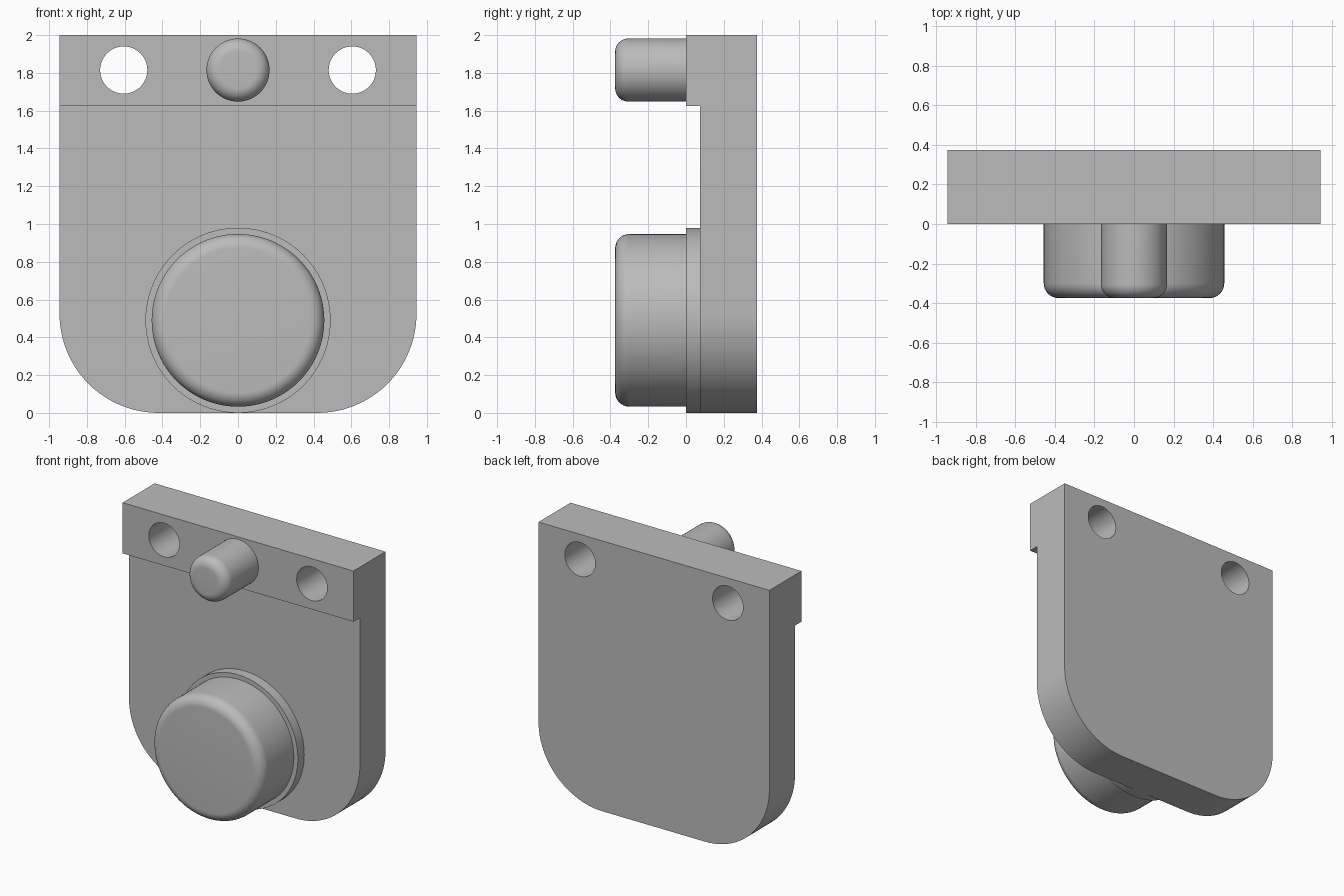
import bpy, bmesh
from math import sin, cos, pi, radians

cube = bpy.data.objects.get("Cube")
if cube:
    bpy.data.objects.remove(cube, do_unlink=True)

W, BACK, STEP, FRONT = 0.945, 0.375, 0.075, -0.375
BAR_Z, PIN_Z, KNOB_Z = 1.625, 1.815, 0.49

grey = bpy.data.materials.new("plain grey")
grey.use_nodes = True
colour = (0.5, 0.5, 0.5, 1)
grey.diffuse_color = colour
grey.node_tree.nodes["Principled BSDF"].inputs["Base Color"].default_value = colour


def make(name, bm):
    bmesh.ops.recalc_face_normals(bm, faces=bm.faces)
    mesh = bpy.data.meshes.new(name)
    bm.to_mesh(mesh)
    bm.free()
    mesh.materials.append(grey)
    obj = bpy.data.objects.new(name, mesh)
    bpy.context.collection.objects.link(obj)
    return obj


def select(obj):
    bpy.ops.object.select_all(action='DESELECT')
    obj.select_set(True)
    bpy.context.view_layer.objects.active = obj


def smooth(obj):
    select(obj)
    bpy.ops.object.shade_smooth_by_angle(angle=radians(30))


def prism(name, points, sweep):
    """Extrude a closed outline along a vector."""
    bm = bmesh.new()
    face = bm.faces.new([bm.verts.new(p) for p in points])
    ext = bmesh.ops.extrude_face_region(bm, geom=[face])
    moved = [v for v in ext["geom"] if isinstance(v, bmesh.types.BMVert)]
    bmesh.ops.translate(bm, verts=moved, vec=sweep)
    return make(name, bm)


def arc(cx, cz, r, start, end, steps):
    angles = [radians(start + (end - start) * i / steps) for i in range(steps + 1)]
    return [(cx + r * cos(a), cz + r * sin(a)) for a in angles]


def lathe(name, profile, z, segments=96):
    """Revolve (radius, y) points around a front-to-back axis at height z."""
    bm = bmesh.new()
    verts = [bm.verts.new((r, y, z)) for r, y in profile]
    edges = [bm.edges.new(pair) for pair in zip(verts, verts[1:])]
    bmesh.ops.spin(bm, geom=verts + edges, cent=(0, 0, z), axis=(0, 1, 0),
                   angle=2 * pi, steps=segments, use_duplicate=False)
    bmesh.ops.remove_doubles(bm, verts=bm.verts, dist=1e-5)
    obj = make(name, bm)
    smooth(obj)
    return obj


def boolean(obj, cutter, operation):
    mod = obj.modifiers.new(operation.title(), 'BOOLEAN')
    mod.object, mod.operation, mod.solver = cutter, operation, 'EXACT'
    select(obj)
    bpy.ops.object.modifier_apply(modifier=mod.name)
    bpy.data.objects.remove(cutter, do_unlink=True)


# Back plate with the thicker top bar, as one stepped side profile
side = [(STEP, -0.1), (BACK, -0.1), (BACK, 2), (0, 2), (0, BAR_Z), (STEP, BAR_Z)]
plate = prism("back_plate", [(-1, y, z) for y, z in side], (2, 0, 0))

# Trim to the outline with rounded lower corners
R = 0.525
outline = [(W, 2.1), (-W, 2.1)]
outline += arc(R - W, R, R, 180, 270, 24) + arc(W - R, R, R, 270, 360, 24)
boolean(plate, prism("outline_trim", [(x, -1, z) for x, z in outline], (0, 2, 0)), 'INTERSECT')

# Two through holes in the bar
for sx in (-1, 1):
    ring = arc(sx * 0.605, PIN_Z, 0.125, 0, 360, 48)[:-1]
    boolean(plate, prism("hole_cutter", [(x, -1, z) for x, z in ring], (0, 2, 0)), 'DIFFERENCE')
smooth(plate)


def rounded_end(r, fillet):
    """Front of a knob: flat face, rounded rim."""
    curve = arc(r - fillet, FRONT + fillet, fillet, 270, 360, 10)
    return [(0, FRONT)] + curve


# Large knob with its collar
lathe("knob", rounded_end(0.457, 0.075) + [(0.457, 0), (0.49, 0), (0.49, STEP)], KNOB_Z)

# Small pin on the bar
lathe("pin", rounded_end(0.167, 0.07) + [(0.167, 0)], PIN_Z, 64)
